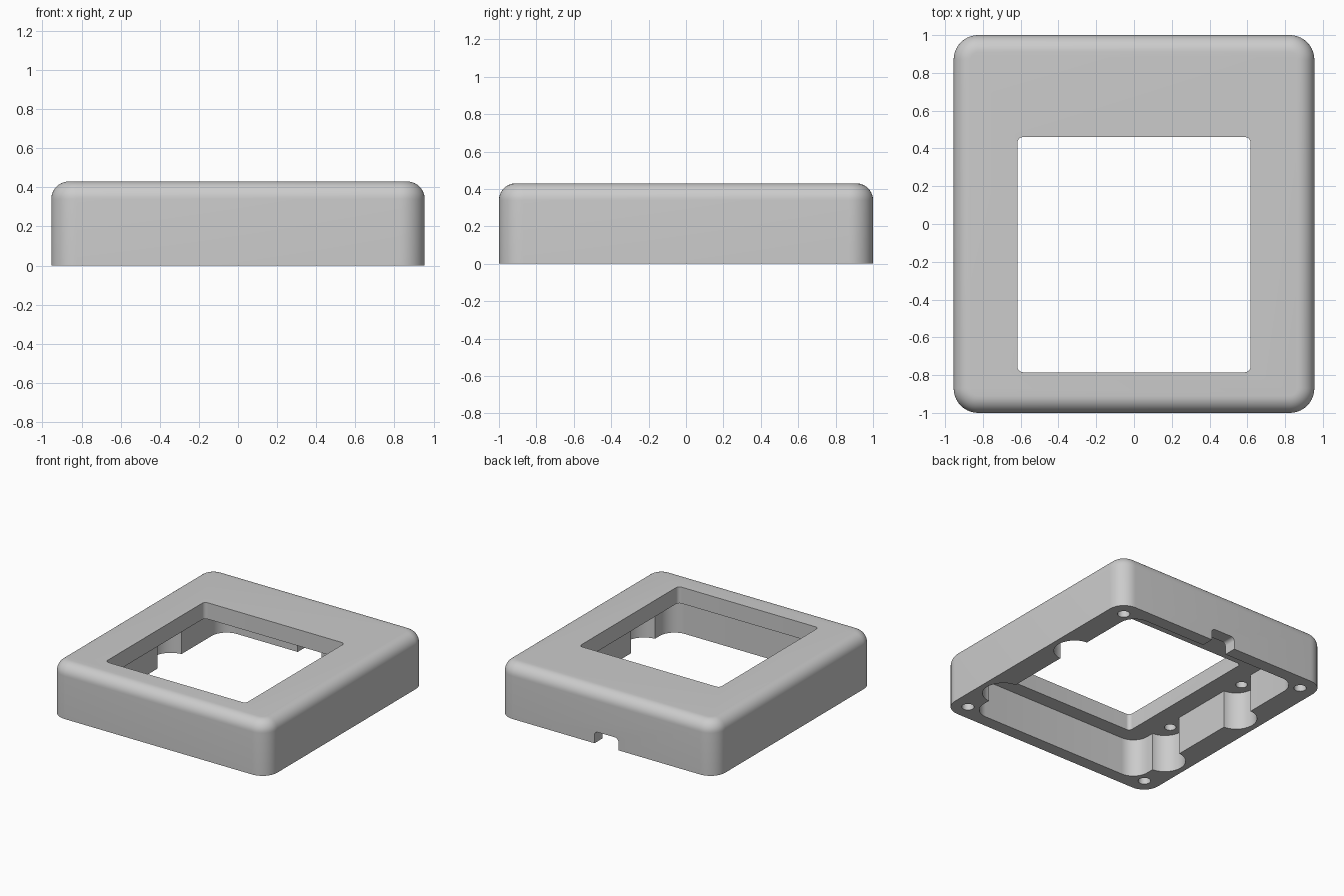
import bpy, bmesh
from math import pi, cos, sin

cube = bpy.data.objects.get("Cube")
if cube:
    bpy.data.objects.remove(cube, do_unlink=True)

HALF_X, HALF_Y, HEIGHT = 0.955, 1.0, 0.43
CEILING = 0.30

grey = bpy.data.materials.new("plain grey")
grey.use_nodes = True
COLOUR = (0.6, 0.6, 0.6, 1)
grey.diffuse_color = COLOUR
grey.node_tree.nodes["Principled BSDF"].inputs["Base Color"].default_value = COLOUR


def rounded_rect(x0, x1, y0, y1, r, steps=10):
    """Outline of a rectangle with rounded corners, anticlockwise."""
    centres = [(x1 - r, y1 - r), (x0 + r, y1 - r), (x0 + r, y0 + r), (x1 - r, y0 + r)]
    return [(cx + r * cos((q + i / steps) * pi / 2), cy + r * sin((q + i / steps) * pi / 2))
            for q, (cx, cy) in enumerate(centres) for i in range(steps + 1)]


def circle(cx, cy, r, n=40):
    return [(cx + r * cos(2 * pi * i / n), cy + r * sin(2 * pi * i / n)) for i in range(n)]


def prism(name, outline, z0, z1, top_bevel=0):
    """Solid made by raising an outline from z0 to z1."""
    bm = bmesh.new()
    base = bm.faces.new([bm.verts.new((x, y, z0)) for x, y in outline])
    raised = bmesh.ops.extrude_face_region(bm, geom=[base])["geom"]
    bmesh.ops.translate(bm, vec=(0, 0, z1 - z0),
                        verts=[v for v in raised if isinstance(v, bmesh.types.BMVert)])
    bmesh.ops.recalc_face_normals(bm, faces=bm.faces)
    if top_bevel:
        rim = [e for e in bm.edges if all(v.co.z > z1 - 1e-4 for v in e.verts)]
        bmesh.ops.bevel(bm, geom=rim, offset=top_bevel, segments=10, profile=0.5,
                        affect='EDGES', clamp_overlap=False)
    mesh = bpy.data.meshes.new(name)
    bm.to_mesh(mesh)
    bm.free()
    obj = bpy.data.objects.new(name, mesh)
    bpy.context.collection.objects.link(obj)
    mesh.materials.append(grey)
    return obj


def cut(target, cutter):
    """Subtract the cutter, then discard it."""
    bpy.context.view_layer.objects.active = target
    mod = target.modifiers.new(cutter.name, 'BOOLEAN')
    mod.operation, mod.solver, mod.object = 'DIFFERENCE', 'EXACT', cutter
    bpy.ops.object.modifier_apply(modifier=mod.name)
    bpy.data.objects.remove(cutter, do_unlink=True)


# Outer shell with a soft top edge
housing = prism("housing", rounded_rect(-HALF_X, HALF_X, -HALF_Y, HALF_Y, 0.13),
                0, HEIGHT, top_bevel=0.09)

# Hollow underside and the window through the top
cut(housing, prism("cavity", rounded_rect(-0.77, 0.77, -0.9, 0.9, 0.13), -0.1, CEILING))
cut(housing, prism("window", rounded_rect(-0.617, 0.617, -0.785, 0.46, 0.03), 0.1, 0.6))

# Round alcoves in the side walls, each with a blind hole in its ceiling
for side in (-1, 1):
    for y in (-0.56, 0.24):
        cut(housing, prism("alcove", circle(side * 0.76, y, 0.15), -0.1, CEILING))
        cut(housing, prism("alcove_hole", circle(side * 0.81, y, 0.042, 24), 0.2, 0.37))

# Blind screw holes in the four corners
for sx in (-1, 1):
    for sy in (-1, 1):
        cut(housing, prism("screw_hole", circle(sx * 0.83, sy * 0.873, 0.045, 24), -0.1, 0.25))

# Cable notch in the back wall: a rounded slot laid along y
notch = prism("cable_notch", rounded_rect(-0.105, 0.105, -0.1, 0.095, 0.03), -1.1, -0.8)
notch.rotation_euler.x = pi / 2
bpy.context.view_layer.update()
cut(housing, notch)

# Smooth curves, sharp corners
bpy.ops.object.select_all(action='DESELECT')
housing.select_set(True)
bpy.context.view_layer.objects.active = housing
bpy.ops.object.shade_smooth_by_angle(angle=pi / 6)
